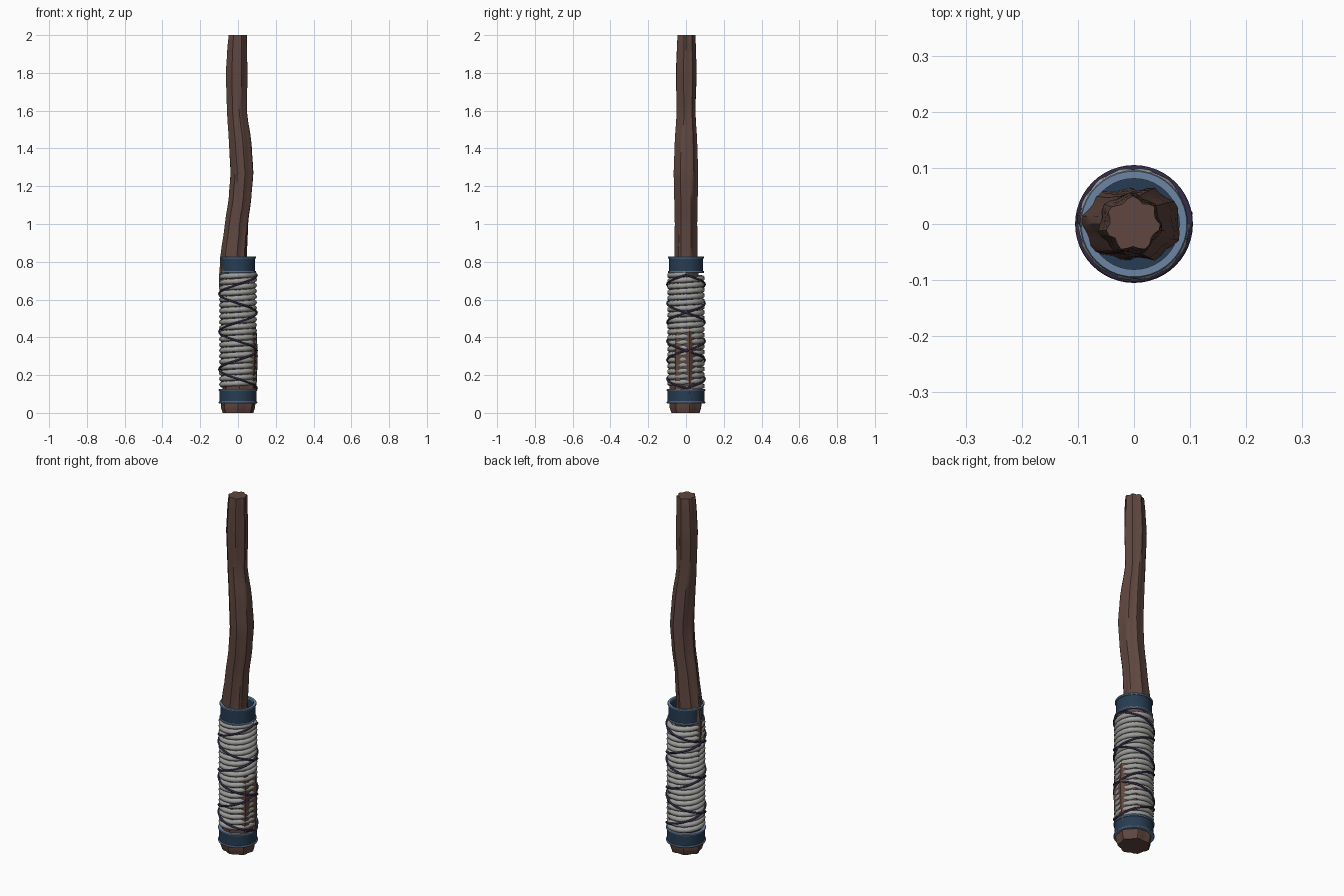
import bpy, bmesh, math
from mathutils import Vector

if "Cube" in bpy.data.objects:
    bpy.data.objects.remove(bpy.data.objects["Cube"])

TAU = 2 * math.pi


def material(name, rgb):
    m = bpy.data.materials.new(name)
    m.diffuse_color = (*rgb, 1)
    m.use_nodes = True
    m.node_tree.nodes["Principled BSDF"].inputs["Base Color"].default_value = m.diffuse_color
    return m


WOOD = material("brown wood", (0.115, 0.062, 0.050))
ROPE = material("grey rope", (0.34, 0.34, 0.33))
NAVY = material("navy band", (0.020, 0.046, 0.085))
RIM = material("light blue rim", (0.15, 0.24, 0.37))
CORD = material("dark purple cord", (0.032, 0.022, 0.060))


def make_object(name, bm, mat, angle=40):
    bmesh.ops.recalc_face_normals(bm, faces=bm.faces)
    mesh = bpy.data.meshes.new(name)
    bm.to_mesh(mesh)
    bm.free()
    mesh.materials.append(mat)
    obj = bpy.data.objects.new(name, mesh)
    bpy.context.collection.objects.link(obj)
    bpy.ops.object.select_all(action='DESELECT')
    bpy.context.view_layer.objects.active = obj
    obj.select_set(True)
    bpy.ops.object.shade_smooth_by_angle(angle=math.radians(angle))
    return obj


def skin(name, rings, mat, cap=True, loop=False, angle=40):
    """Join rings of points into a tube."""
    bm = bmesh.new()
    vs = [[bm.verts.new(p) for p in ring] for ring in rings]
    n = len(vs[0])
    pairs = list(zip(vs, vs[1:])) + ([(vs[-1], vs[0])] if loop else [])
    for a, b in pairs:
        for i in range(n):
            j = (i + 1) % n
            bm.faces.new((a[i], a[j], b[j], b[i]))
    if cap and not loop:
        bm.faces.new(vs[0])
        bm.faces.new(vs[-1])
    return make_object(name, bm, mat, angle)


def lathe(name, profile, mat, sides=40):
    """Spin a closed (radius, z) profile around z."""
    rings = [[(r * math.cos(TAU * i / sides), r * math.sin(TAU * i / sides), z)
              for r, z in profile] for i in range(sides)]
    return skin(name, rings, mat, loop=True)


def helix(name, mat, radius, z0, z1, turns, thick, steps, sides, direction=1,
          phase=0.0, lobes=0, twist=0.0):
    """Cord wound round the handle, optionally with twisted strands."""
    rings = []
    count = int(turns * steps)
    for k in range(count + 1):
        t = k / count
        a = phase + direction * TAU * turns * t
        out = Vector((math.cos(a), math.sin(a), 0))
        centre = out * radius + Vector((0, 0, z0 + (z1 - z0) * t))
        ring = []
        for i in range(sides):
            b = TAU * i / sides
            r = thick * (1 + (0.10 * math.cos(lobes * b + twist * a) if lobes else 0))
            ring.append(centre + out * r * math.cos(b) + Vector((0, 0, r * math.sin(b))))
        rings.append(ring)
    return skin(name, rings, mat, angle=60)


# Crooked wooden shaft: z, centre x, half width x, half width y
KEYS = [(0.0, 0.0, .084, .078), (.03, 0.0, .093, .087), (.12, .008, .092, .088),
        (.30, .016, .091, .089), (.42, .012, .090, .086), (.52, -.004, .088, .078),
        (.70, -.022, .082, .070), (.82, -.023, .073, .064), (1.0, -.006, .064, .061),
        (1.14, .014, .063, .064), (1.27, .023, .063, .067), (1.42, .013, .062, .062),
        (1.60, -.006, .054, .051), (1.80, -.007, .059, .057), (1.92, -.005, .054, .053),
        (2.0, -.002, .050, .050)]
LOBES, SIDES = 7, 28


def shaft_ring(z, cx, rx, ry, depth, shrink=1.0):
    ring = []
    for i in range(SIDES):
        a = TAU * i / SIDES
        wobble = 0.5 * math.sin(2.6 * z + 2 * a) * min(1, z)
        turn = LOBES * (a - math.radians(15)) - 2.2 * max(0, z - .5) + wobble
        r = shrink * (1 - depth * (0.5 - 0.5 * math.cos(turn)))
        ring.append((cx + rx * r * math.cos(a), ry * r * math.sin(a), z))
    return ring


rings = []
for k in range(len(KEYS) - 1):
    p, q = KEYS[k], KEYS[k + 1]
    for s in range(3):
        f = s / 3
        e = f * f * (3 - 2 * f) * 0.5 + f * 0.5
        row = [p[0] + (q[0] - p[0]) * f] + [u + (v - u) * e for u, v in zip(p[1:], q[1:])]
        rings.append(shaft_ring(*row, depth=0.13))
rings.append(shaft_ring(*KEYS[-1], depth=0.2))
skin("wooden_shaft", rings, WOOD, angle=35)

# Grey rope wound tightly round the grip
helix("grip_rope", ROPE, .085, .135, .735, 20, .0145, 48, 10, lobes=3, twist=14)

# Two thin cords crossing over the rope in opposite directions
for side, name in ((1, "cross_cord_left"), (-1, "cross_cord_right")):
    helix(name, CORD, .0995, .13, .73, 3, .0055, 48, 8, direction=side)


# Open metal collars with lighter rims at both edges
def collar(name, z0, z1, outer, inner):
    lathe(name + "_band", [(inner, z0), (outer, z0), (outer, z1), (inner, z1)], NAVY)
    for z, part in ((z0, "_lower_rim"), (z1, "_upper_rim")):
        lathe(name + part, [(inner - .002, z - .005), (outer + .004, z - .005),
                            (outer + .006, z), (outer + .004, z + .005),
                            (inner - .002, z + .005)], RIM)


collar("bottom_collar", .055, .122, .097, .086)
collar("top_collar", .745, .823, .090, .083)

# Dark floor inside the open top collar
lathe("collar_floor", [(.03, .765), (.085, .765), (.085, .772), (.03, .772)], NAVY)
